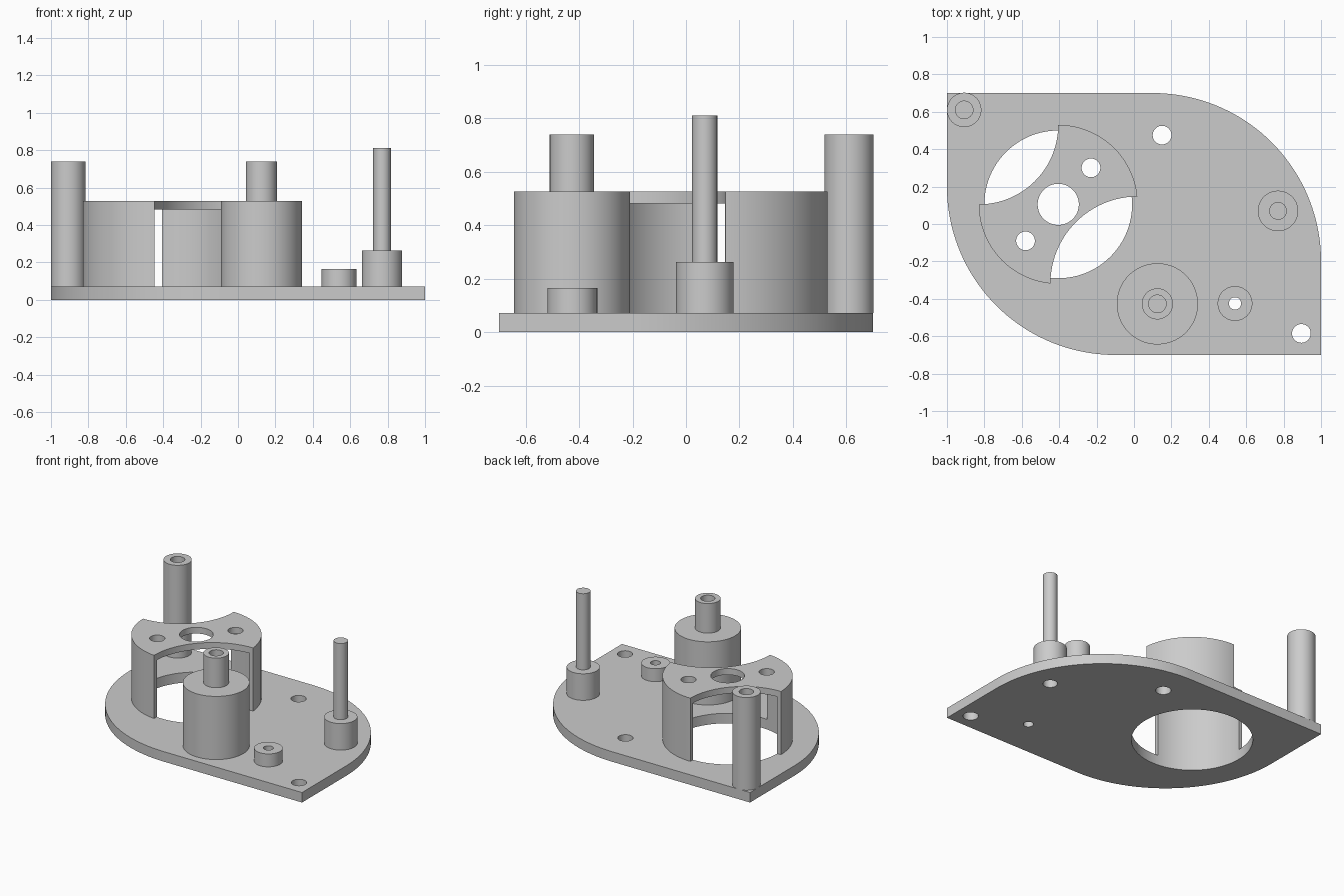
import bpy, bmesh, math
from mathutils import Vector

cube = bpy.data.objects.get("Cube")
if cube:
    bpy.data.objects.remove(cube, do_unlink=True)

SEG = 96
BASE = 0.072        # base plate thickness
DECK = 0.527        # top of motor holder
POST = 0.74         # top of the hollow posts
BORE = 0.047        # small screw hole radius

grey = bpy.data.materials.new("plain grey")
grey.use_nodes = True
grey.diffuse_color = (0.6, 0.6, 0.6, 1)
grey.node_tree.nodes["Principled BSDF"].inputs["Base Color"].default_value = (0.6, 0.6, 0.6, 1)


def make(name, bm):
    bmesh.ops.recalc_face_normals(bm, faces=bm.faces)
    mesh = bpy.data.meshes.new(name)
    bm.to_mesh(mesh)
    bm.free()
    mesh.materials.append(grey)
    ob = bpy.data.objects.new(name, mesh)
    bpy.context.collection.objects.link(ob)
    return ob


def prism(name, outline, z0, z1):
    """Extrude a flat outline from z0 to z1."""
    bm = bmesh.new()
    face = bm.faces.new([bm.verts.new((x, y, z0)) for x, y in outline])
    top = bmesh.ops.extrude_face_region(bm, geom=[face])["geom"]
    verts = [v for v in top if isinstance(v, bmesh.types.BMVert)]
    bmesh.ops.translate(bm, verts=verts, vec=(0, 0, z1 - z0))
    return make(name, bm)


def arc(x, y, r, start, end, n=SEG):
    angles = [math.radians(start + (end - start) * i / n) for i in range(n + 1)]
    return [(x + r * math.cos(a), y + r * math.sin(a)) for a in angles]


def disc(name, x, y, r, z0, z1):
    return prism(name, arc(x, y, r, 0, 360)[:-1], z0, z1)


def lathe(name, x, y, profile):
    """Spin a closed (radius, height) profile about a vertical axis."""
    bm = bmesh.new()
    verts = [bm.verts.new((r, 0, z)) for r, z in profile]
    edges = [bm.edges.new((a, b)) for a, b in zip(verts, verts[1:] + verts[:1])
             if a.co.x > 0 or b.co.x > 0]
    bmesh.ops.spin(bm, geom=verts + edges, cent=(0, 0, 0), axis=(0, 0, 1),
                   angle=math.tau, steps=SEG, use_merge=False)
    bmesh.ops.remove_doubles(bm, verts=bm.verts, dist=0.0001)
    bmesh.ops.translate(bm, verts=bm.verts, vec=Vector((x, y, 0)))
    return make(name, bm)


def cut(ob, *cutters):
    """Subtract the cutters, bake the result and drop the cutters."""
    for c in cutters:
        mod = ob.modifiers.new("cut", 'BOOLEAN')
        mod.operation, mod.solver, mod.object = 'DIFFERENCE', 'EXACT', c
    deps = bpy.context.evaluated_depsgraph_get()
    mesh = bpy.data.meshes.new_from_object(ob.evaluated_get(deps))
    ob.modifiers.clear()
    ob.data = mesh
    for c in cutters:
        bpy.data.objects.remove(c, do_unlink=True)
    return ob


def drill(x, y, r):
    return disc("drill", x, y, r, -1, 2)


# Positions shared by several parts
holder = (-0.405, 0.105)
spacer = (0.54, -0.425)
pin = (0.77, 0.07)

# Base plate: two rounded and two square corners
outline = arc(0.1, -0.2, 0.9, 0, 90) + [(-1, 0.7)]
outline += [(-x, -y) for x, y in outline]
plate = cut(prism("base_plate", outline, 0, BASE),
            drill(*holder, 0.395), drill(*spacer, 0.033), drill(*pin, BORE),
            drill(0.15, 0.475, 0.05), drill(0.895, -0.585, 0.05))

# Motor holder: a capped shell with two curved bites and three holes
shell = cut(disc("motor_holder", *holder, 0.425, BASE, DECK),
            disc("cavity", *holder, 0.395, -1, 0.482),
            drill(-0.83, 0.53, 0.425), drill(0.02, -0.32, 0.467),
            drill(*holder, 0.11), drill(-0.23, 0.3, 0.05), drill(-0.58, -0.09, 0.05))

# Hollow corner post
corner = lathe("corner_post", -0.908, 0.61,
               [(0, BASE), (0.092, BASE), (0.092, POST), (BORE, POST), (BORE, 0.4), (0, 0.4)])

# Stepped post with a blind bore
stepped = lathe("stepped_post", 0.125, -0.427,
                [(0, BASE), (0.217, BASE), (0.217, DECK), (0.083, DECK),
                 (0.083, POST), (BORE, POST), (BORE, 0.4), (0, 0.4)])

# Low spacer with a through hole
low = lathe("low_spacer", *spacer,
            [(0.033, BASE), (0.093, BASE), (0.093, 0.165), (0.033, 0.165)])

# Pivot pin on its boss
pivot = lathe("pivot_pin", *pin,
              [(0, BASE), (0.108, BASE), (0.108, 0.263), (BORE, 0.263), (BORE, 0.811), (0, 0.811)])

# Smooth round walls, crisp rims
bpy.ops.object.select_all(action='DESELECT')
for ob in (plate, shell, corner, stepped, low, pivot):
    ob.select_set(True)
bpy.context.view_layer.objects.active = plate
bpy.ops.object.shade_smooth_by_angle(angle=math.radians(30))
